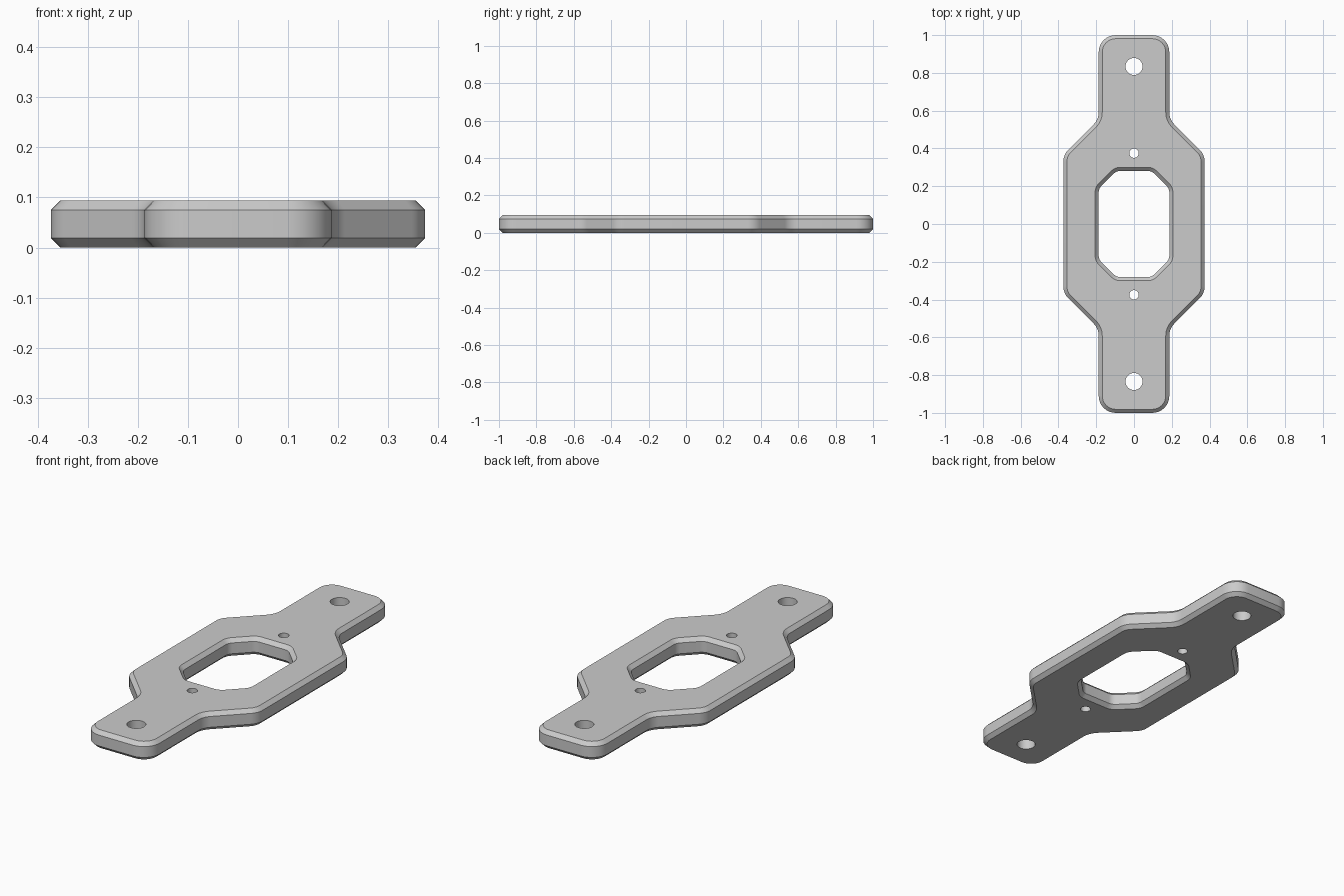
import bpy, bmesh, math
from mathutils import Vector

cube = bpy.data.objects.get("Cube")
if cube:
    bpy.data.objects.remove(cube)

THICK = 0.094
CHAMFER = 0.019


def mirrored(quarter):
    """Complete a right-front-to-back quarter outline (x, y > 0) counter-clockwise."""
    right = [(x, -y) for x, y in reversed(quarter)] + quarter
    return right + [(-x, -y) for x, y in right]


def rounded(points, radius, inset=0.0, steps=8):
    """Offset a counter-clockwise outline inward and round its corners."""
    pts = [Vector(p) for p in points]
    out = []
    for i, p in enumerate(pts):
        a = (p - pts[i - 1]).normalized()
        b = (pts[(i + 1) % len(pts)] - p).normalized()
        na, nb = Vector((-a.y, a.x)), Vector((-b.y, b.x))
        turn = math.atan2(a.x * b.y - a.y * b.x, a.dot(b))
        side = 1 if turn > 0 else -1
        # Arc centre is shared by every offset, so chamfers stay even
        centre = p + (na + nb) * (side * radius / (1 + na.dot(nb)))
        start = math.atan2(-side * na.y, -side * na.x)
        r = radius - side * inset
        for k in range(steps + 1):
            t = start + turn * k / steps
            out.append(centre + Vector((math.cos(t), math.sin(t))) * r)
    return out


def circle(y, r, n=32):
    return [Vector((r * math.cos(math.tau * k / n), y + r * math.sin(math.tau * k / n)))
            for k in range(n)]


bm = bmesh.new()
bottom_edges, top_edges = [], []


def wall(levels):
    """Stack outlines given as (outline, height) and join them with quads."""
    rings = [[bm.verts.new((p.x, p.y, z)) for p in outline] for outline, z in levels]
    n = len(rings[0])
    for low, high in zip(rings, rings[1:]):
        for i in range(n):
            j = (i + 1) % n
            bm.faces.new((low[i], low[j], high[j], high[i]))
    for ring, store in ((rings[0], bottom_edges), (rings[-1], top_edges)):
        store += [bm.edges.get((ring[i], ring[(i + 1) % n])) for i in range(n)]


def chamfered_wall(outline, radius, inset):
    wall([(rounded(outline, radius, inset), 0),
          (rounded(outline, radius), CHAMFER),
          (rounded(outline, radius), THICK - CHAMFER),
          (rounded(outline, radius, inset), THICK)])


# Outer edge, wide in the middle with a narrow tab at each end
chamfered_wall(mirrored([(0.374, 0.367), (0.187, 0.554), (0.187, 1.0)]), 0.09, CHAMFER)

# Eight-sided window
chamfered_wall(mirrored([(0.187, 0.187), (0.093, 0.281)]), 0.05, -CHAMFER)

# Screw holes
for y, r in ((0.834, 0.045), (0.375, 0.025)):
    for s in (-1, 1):
        wall([(circle(s * y, r), 0), (circle(s * y, r), THICK)])

# Flat faces around the openings
for edges in (bottom_edges, top_edges):
    bmesh.ops.triangle_fill(bm, edges=edges, use_beauty=True)
bmesh.ops.dissolve_limit(bm, angle_limit=0.001, verts=bm.verts[:],
                         edges=[e for e in bm.edges if len(e.link_faces) == 2
                                and all(abs(f.normal.z) > 0.99 for f in e.link_faces)])
bmesh.ops.recalc_face_normals(bm, faces=bm.faces[:])

mesh = bpy.data.meshes.new("mounting_plate")
bm.to_mesh(mesh)
bm.free()
plate = bpy.data.objects.new("mounting_plate", mesh)
bpy.context.collection.objects.link(plate)

# Grey material
grey = bpy.data.materials.new("plain grey")
grey.use_nodes = True
colour = (0.6, 0.6, 0.6, 1)
grey.diffuse_color = colour
grey.node_tree.nodes["Principled BSDF"].inputs["Base Color"].default_value = colour
mesh.materials.append(grey)

# Smooth round corners, sharp chamfers
bpy.ops.object.select_all(action="DESELECT")
plate.select_set(True)
bpy.context.view_layer.objects.active = plate
bpy.ops.object.shade_smooth_by_angle(angle=math.radians(30))
